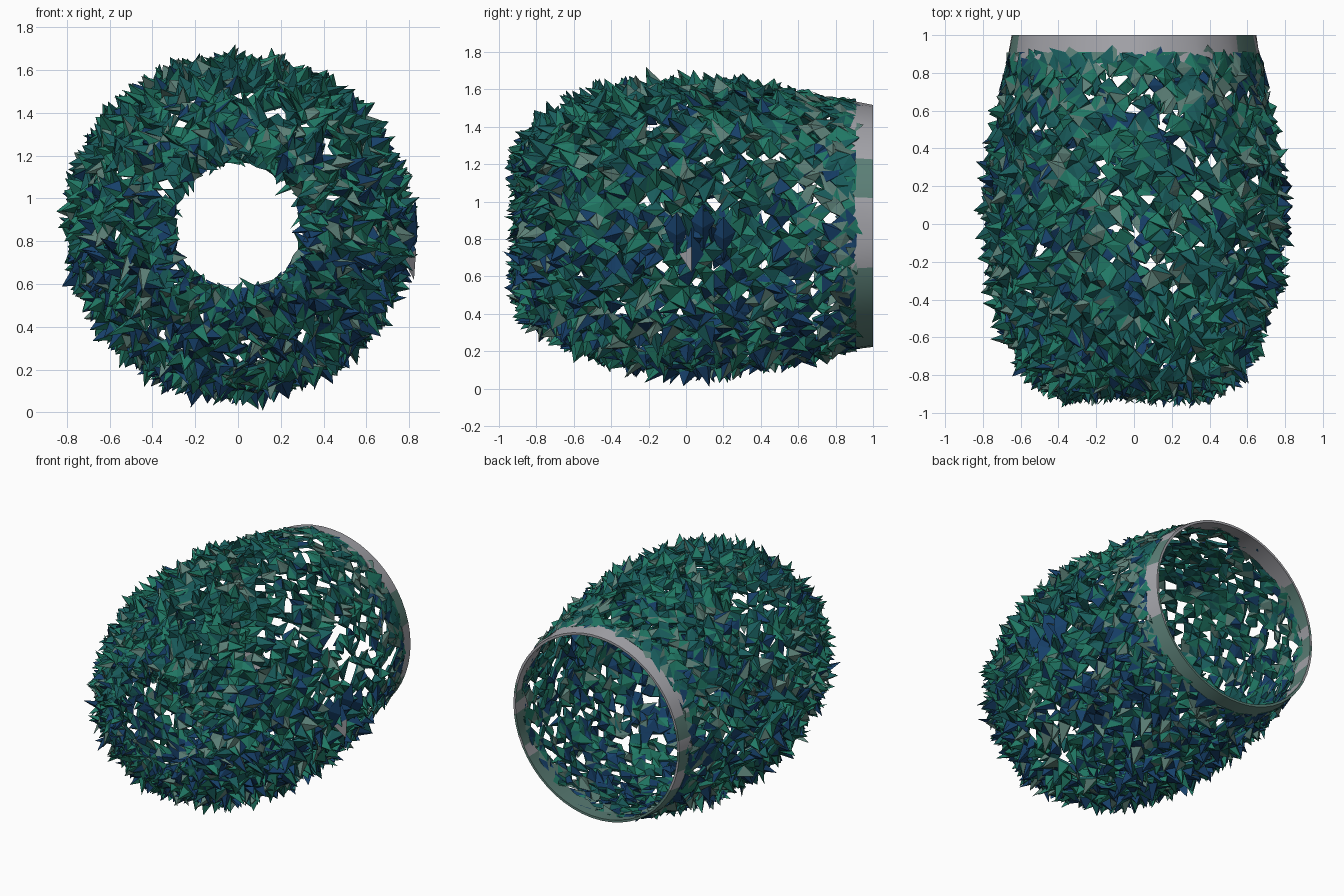
import bpy, bmesh, math, random
from mathutils import Vector

random.seed(7)
cube = bpy.data.objects.get("Cube")
if cube:
    bpy.data.objects.remove(cube)

CENTRE_Z = 0.87
SEGMENTS, RINGS = 54, 46
THICKNESS = 0.016
# (y, radius) from the small mouth to the start of the rim
PROFILE = [(-0.89, 0.30), (-0.91, 0.35), (-0.885, 0.42), (-0.79, 0.535), (-0.60, 0.65),
           (-0.30, 0.745), (0.0, 0.775), (0.3, 0.755), (0.6, 0.715), (0.91, 0.662)]


def material(name, colour):
    mat = bpy.data.materials.new(name)
    mat.use_nodes = True
    mat.diffuse_color = (*colour, 1)
    shader = mat.node_tree.nodes["Principled BSDF"]
    shader.inputs["Base Color"].default_value = (*colour, 1)
    shader.inputs["Roughness"].default_value = 0.5
    return mat


MATERIALS = [material("green", (0.015, 0.19, 0.13)), material("teal", (0.01, 0.11, 0.11)),
             material("blue", (0.008, 0.05, 0.14)), material("pale_grey", (0.38, 0.38, 0.41)),
             material("grey_green", (0.11, 0.22, 0.19))]
GREEN, TEAL, BLUE, GREY, GREY_GREEN = range(5)


def profile_points(count):
    """Evenly spaced points along the profile."""
    pts = [Vector(p) for p in PROFILE]
    lengths = [(b - a).length for a, b in zip(pts, pts[1:])]
    total = sum(lengths)
    out = []
    for k in range(count):
        d, i = total * k / (count - 1), 0
        while i < len(lengths) - 1 and d > lengths[i]:
            d -= lengths[i]
            i += 1
        out.append(pts[i].lerp(pts[i + 1], min(1, d / lengths[i])))
    return out


def around(y, r, angle):
    return Vector((r * math.cos(angle), y, CENTRE_Z + r * math.sin(angle)))


def pick_colour(z, y):
    if random.random() < (0.25 if y > 0.6 else 0.1):
        return GREY_GREEN
    blue_share = 0.52 - 0.3 * z
    roll = random.random()
    return BLUE if roll < blue_share else TEAL if roll < 0.6 else GREEN


def spike_scale(c):
    """Spikes shrink toward the rim, latest underneath, and around the mouth."""
    reach = 0.75 if c.z > 1.3 else 0.65 if c.z > 0.5 else 0.4
    rear = max(0.12, min(1, (0.96 - c.y) / reach))
    return rear * (0.6 if c.y < -0.84 else 1)


def finish(bm, name):
    mesh = bpy.data.meshes.new(name)
    bm.to_mesh(mesh)
    bm.free()
    for mat in MATERIALS:
        mesh.materials.append(mat)
    obj = bpy.data.objects.new(name, mesh)
    bpy.context.collection.objects.link(obj)
    return obj


def build_shell():
    """Barrel of diamond cells with gaps, each cell drawn out to a leaning point."""
    bm = bmesh.new()
    step = math.tau / SEGMENTS
    rings = []
    for j, (y, r) in enumerate(profile_points(RINGS)):
        loose = 0 if j == RINGS - 1 else 0.014
        rings.append([bm.verts.new(around(y + random.uniform(-loose, loose),
                                          r + random.uniform(-loose, loose),
                                          (i + 0.5 * (j % 2) + random.uniform(-14, 14) * loose) * step))
                      for i in range(SEGMENTS)])

    # diamond cells, with more regular gaps toward the wide end
    for j in range(RINGS):
        for i in range(SEGMENTS):
            k = (i + j % 2) % SEGMENTS
            corners = [rings[j][i]]
            if j > 0:
                corners.append(rings[j - 1][k])
            corners.append(rings[j][(i + 1) % SEGMENTS])
            if j < RINGS - 1:
                corners.append(rings[j + 1][k])
            if 0 < j < RINGS - 2:
                rear = j > RINGS * 0.4
                chance = 0.42 if rear and j % 2 == 0 else 0.14 if j > 6 else 0.02
                if random.random() < chance:
                    continue
            bm.faces.new(corners)

    # second skin facing inward
    skin = list(bm.faces)
    bm.normal_update()
    for f in skin:
        c = f.calc_center_median()
        if f.normal.dot(c - Vector((0, 0, CENTRE_Z))) < 0:
            f.normal_flip()
    bm.normal_update()
    inner = {v: bm.verts.new(v.co - v.normal * THICKNESS) for v in bm.verts[:] if v.link_faces}
    edges = [e for e in bm.edges if e.is_boundary]
    inside = [bm.faces.new([inner[v] for v in reversed(f.verts)]) for f in skin]
    for e in edges:
        a, b = e.link_loops[0].vert, e.link_loops[0].link_loop_next.vert
        wall = bm.faces.new((b, a, inner[a], inner[b]))
        wall.material_index = TEAL
    bm.normal_update()

    # spikes outside and in
    for faces, height in ((skin, 0.06), (inside, 0.022)):
        for f in faces:
            c = f.calc_center_median()
            n = f.normal.copy()
            lean = Vector([random.uniform(-1, 1) for _ in range(3)])
            lean -= n * lean.dot(n)
            lean.y -= 0.1
            tall = 0.2 + 1.4 * random.random() ** 1.3
            tip = bm.verts.new(c + n * height * spike_scale(c) * tall + lean * 0.07)
            vs = list(f.verts)
            colour = pick_colour(c.z, c.y)
            for a, b in zip(vs, vs[1:] + vs[:1]):
                t = bm.faces.new((a, b, tip))
                t.material_index = colour if random.random() < 0.6 else pick_colour(c.z, c.y)
    bmesh.ops.delete(bm, geom=skin + inside, context="FACES_ONLY")
    bmesh.ops.delete(bm, geom=[v for v in bm.verts if not v.link_faces], context="VERTS")
    return finish(bm, "spiked_shell")


def build_rim():
    """Smooth band around the wide end, with a ragged inner border."""
    bm = bmesh.new()
    section = [(0.88, 0.668), (1.0, 0.648), (1.0, 0.632), (0.88, 0.65)]
    ragged = [random.uniform(-0.06, 0.03) for _ in range(SEGMENTS)]
    loops = [[bm.verts.new(around(y + (ragged[i] if y < 1 else 0), r, math.tau * i / SEGMENTS))
              for i in range(SEGMENTS)] for y, r in section]
    for a, b in zip(loops, loops[1:] + loops[:1]):
        for i in range(SEGMENTS):
            k = (i + 1) % SEGMENTS
            f = bm.faces.new((a[i], a[k], b[k], b[i]))
            f.material_index = GREY if random.random() < a[i].co.z - 0.3 else GREY_GREEN
    bmesh.ops.recalc_face_normals(bm, faces=bm.faces)
    return finish(bm, "rear_rim")


def build_blades():
    """Cluster of larger pointed plates on the left flank."""
    bm = bmesh.new()
    for y, z, length, up in ((-0.05, 0.82, 0.25, 1), (0.03, 0.76, 0.28, -1),
                             (0.09, 0.86, 0.26, 1), (0.2, 0.8, 0.24, 1)):
        r = 0.79
        base = Vector((math.sqrt(r * r - (z - CENTRE_Z) ** 2), y, z))
        low, high = base - Vector((0.02, 0, up * length / 2)), base + Vector((0.04, 0, up * length / 2))
        ridge = base + Vector((0.05, 0, 0))
        sides = [base + Vector((-0.01, s * 0.065, up * 0.04)) for s in (-1, 1)]
        pts = [bm.verts.new(p) for p in (low, sides[0], high, sides[1], ridge)]
        for i in range(4):
            f = bm.faces.new((pts[i], pts[(i + 1) % 4], pts[4]))
            f.material_index = GREY if i == 1 and up < 0 else BLUE
    bmesh.ops.recalc_face_normals(bm, faces=bm.faces)
    return finish(bm, "flank_blades")


build_shell()
rim = build_rim()
build_blades()

# smooth rim, faceted spikes
bpy.ops.object.select_all(action="DESELECT")
rim.select_set(True)
bpy.context.view_layer.objects.active = rim
bpy.ops.object.shade_smooth_by_angle(angle=math.radians(40))
